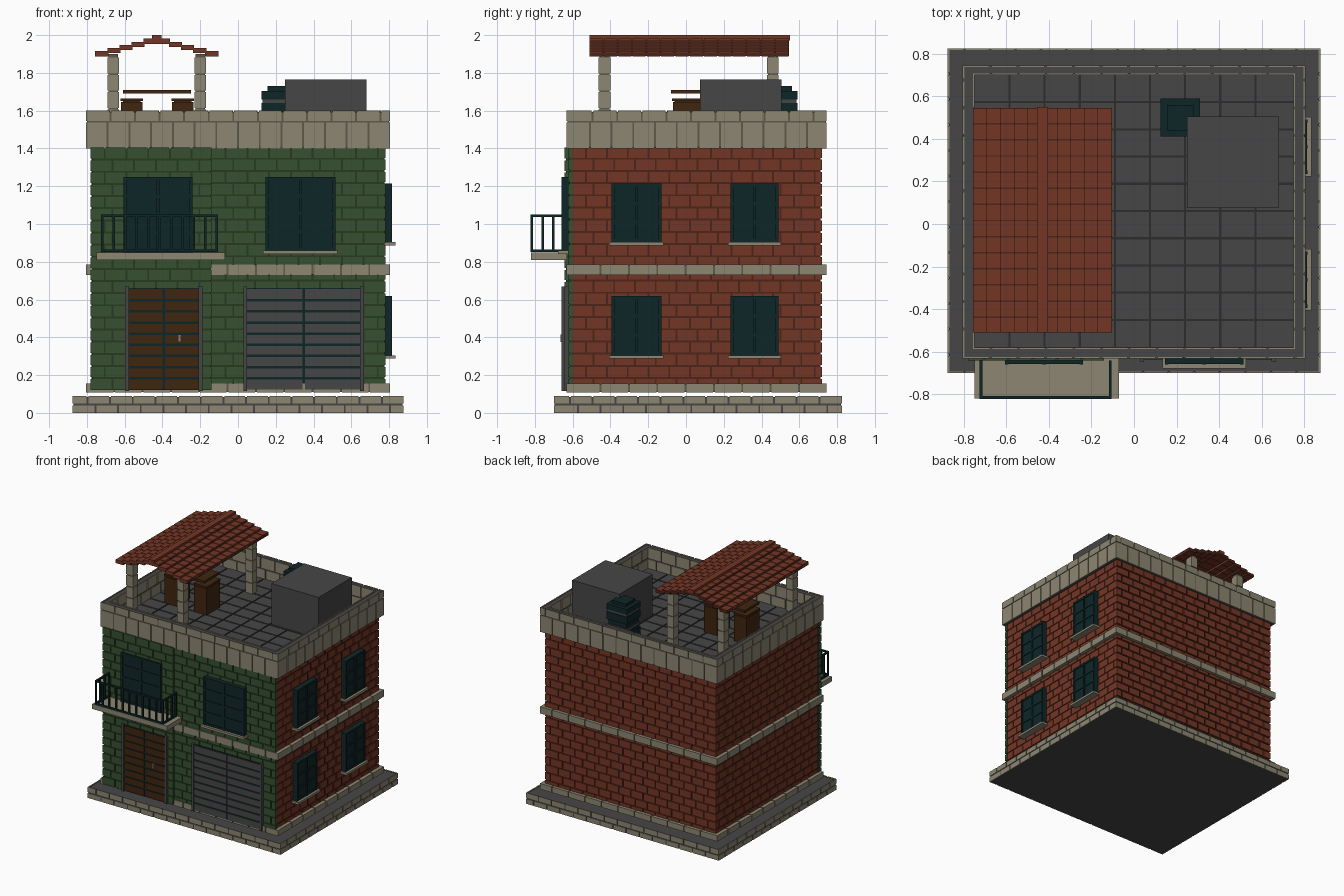
import bpy, bmesh
from mathutils import Matrix, Vector

if "Cube" in bpy.data.objects:
    bpy.data.objects.remove(bpy.data.objects["Cube"], do_unlink=True)


def material(name, *rgb):
    lin = [((c / 255 + 0.055) / 1.055) ** 2.4 for c in rgb] + [1]
    m = bpy.data.materials.new(name)
    m.use_nodes = True
    m.diffuse_color = lin
    m.node_tree.nodes["Principled BSDF"].inputs["Base Color"].default_value = lin
    return m


GREEN = material("green brick", 54, 80, 48)
GREEN_SEAM = material("green mortar", 38, 58, 32)
RED = material("red brick", 116, 54, 37)
RED_SEAM = material("red mortar", 76, 36, 25)
STONE = material("beige stone", 140, 134, 113)
STONE_SEAM = material("beige mortar", 95, 91, 75)
GREY = material("grey concrete", 70, 70, 71)
GREY_SEAM = material("dark grey joint", 44, 44, 45)
WOOD = material("brown wood", 64, 38, 16)
TEAL = material("dark teal", 15, 38, 39)


def build(name, boxes, mat):
    """One object from boxes given as (x0, x1, y0, y1, z0, z1)."""
    bm = bmesh.new()
    for x0, x1, y0, y1, z0, z1 in boxes:
        mid = Vector((x0 + x1, y0 + y1, z0 + z1)) / 2
        size = Matrix.Diagonal((x1 - x0, y1 - y0, z1 - z0, 1))
        bmesh.ops.create_cube(bm, size=1, matrix=Matrix.Translation(mid) @ size)
    me = bpy.data.meshes.new(name)
    bm.to_mesh(me)
    bm.free()
    me.materials.append(mat)
    ob = bpy.data.objects.new(name, me)
    bpy.context.collection.objects.link(ob)
    return ob


def oriented(axis, d0, d1, u0, u1, v0, v1):
    """Box with depth d along axis; u and v span the face."""
    return {"x": (d0, d1, u0, u1, v0, v1),
            "y": (u0, u1, d0, d1, v0, v1),
            "z": (u0, u1, v0, v1, d0, d1)}[axis]


def bricks(axis, d0, d1, u0, u1, v0, v1, rows, length, shift=0.35, gap=0.010):
    """Courses of bricks, every second course shifted sideways."""
    out = []
    h = (v1 - v0) / rows
    for r in range(rows):
        cuts = [u0]
        u = u0 + length * (1 - shift * (r % 2))
        while u < u1 - length * 0.2:
            cuts.append(u)
            u += length
        cuts.append(u1)
        lo = v0 + r * h + (gap / 2 if r else 0)
        hi = v0 + (r + 1) * h - (gap / 2 if r < rows - 1 else 0)
        for i, (a, b) in enumerate(zip(cuts, cuts[1:])):
            a += gap / 2 if i else 0
            b -= gap / 2 if i < len(cuts) - 2 else 0
            out.append(oriented(axis, d0, d1, a, b, lo, hi))
    return out


def ring(x0, x1, y0, y1, z0, z1, rows, length, t=0.008):
    """Brick facing on the four sides of a box."""
    return (bricks("y", y0, y0 + t, x0, x1, z0, z1, rows, length)
            + bricks("y", y1 - t, y1, x0, x1, z0, z1, rows, length)
            + bricks("x", x0, x0 + t, y0 + t, y1 - t, z0, z1, rows, length)
            + bricks("x", x1 - t, x1, y0 + t, y1 - t, z0, z1, rows, length))


# Plinth
build("plinth", [(-0.87, 0.87, -0.695, 0.82, 0, 0.085)], GREY)
build("plinth_facing", ring(-0.875, 0.875, -0.70, 0.825, 0, 0.09, 2, 0.12), STONE)

# Wall cores and brick skins
build("wall_core", [(-0.77, 0.77, -0.602, 0.712, 0.11, 1.42)], RED_SEAM)
build("side_bricks",
      bricks("x", 0.768, 0.776, -0.60, 0.72, 0.12, 1.41, 20, 0.11)
      + bricks("x", -0.776, -0.768, -0.60, 0.72, 0.12, 1.41, 20, 0.11), RED)
build("back_bricks", bricks("y", 0.71, 0.72, -0.776, 0.776, 0.12, 1.41, 20, 0.11), RED)
build("front_core", [(-0.776, 0.776, -0.618, -0.60, 0.12, 1.41),
                     (-0.774, -0.144, -0.635, -0.61, 0.12, 1.40)], GREEN_SEAM)
build("front_bricks",
      bricks("y", -0.625, -0.602, -0.14, 0.78, 0.12, 1.41, 20, 0.115)
      + bricks("y", -0.642, -0.602, -0.78, -0.14, 0.12, 1.405, 20, 0.115), GREEN)

# Stone bands around each storey
for label, z0, z1 in (("lower", 0.108, 0.155), ("middle", 0.73, 0.785)):
    build(label + "_band_core", [(-0.798, 0.798, -0.627, 0.738, z0 + .003, z1 - .003)], STONE_SEAM)
    build(label + "_band", ring(-0.805, 0.805, -0.632, 0.745, z0, z1, 1, 0.15, 0.03), STONE)

# Roof floor and parapet
FLOOR = 1.43
build("roof_slab", [(-0.76, 0.76, -0.59, 0.71, 1.40, FLOOR - 0.006)], GREY_SEAM)
build("roof_tiles", bricks("z", FLOOR - 0.01, FLOOR, -0.75, 0.75, -0.578, 0.70,
                           10, 0.165, 0.0), GREY)
O = (-0.798, 0.798, -0.625, 0.738)
I = (-0.755, 0.755, -0.585, 0.705)
build("parapet_core", [(O[0], O[1], O[2], I[2], 1.402, 1.593), (O[0], O[1], I[3], O[3], 1.402, 1.593),
                       (O[0], I[0], I[2], I[3], 1.402, 1.593), (I[1], O[1], I[2], I[3], 1.402, 1.593)], GREY)
build("parapet_joint", [(-0.80, 0.80, O[2] - .002, O[2], 1.41, 1.59), (-0.80, 0.80, O[3], O[3] + .002, 1.41, 1.59),
                        (O[0] - .002, O[0], O[2], O[3], 1.41, 1.59), (O[1], O[1] + .002, O[2], O[3], 1.41, 1.59)],
      STONE_SEAM)
build("parapet_facing", ring(-0.805, 0.805, -0.632, 0.745, 1.545, 1.60, 1, 0.13)
      + ring(-0.805, 0.805, -0.632, 0.745, 1.40, 1.537, 1, 0.115), STONE)
build("parapet_inner_facing", ring(-0.757, 0.757, -0.587, 0.707, FLOOR - 0.01, 1.60, 2, 0.13), STONE)


# Windows: pane with raised frame and glazing bars
def window(name, axis, wall, out, u0, u1, z0, z1, rows=3, sill=True):
    s = 1 if out > wall else -1

    def part(a, b, *face):
        return oriented(axis, min(a, b), max(a, b), *face)
    w = 0.016
    front = out - s * 0.008
    parts = [part(wall, front, u0 + .005, u1 - .005, z0, z1 - .005)]
    for u in (u0, (u0 + u1 - w) / 2, u1 - w):
        parts.append(part(wall, out, u, u + w, z0, z1))
    for i in range(rows + 1):
        z = z0 + (z1 - z0 - w) * i / rows
        parts.append(part(wall, out - s * 0.002, u0, u1, z, z + w))
    build(name, parts, TEAL)
    if sill:
        build(name + "_sill", [part(wall, out + s * 0.018, u0 - .012, u1 + .012, z0 - .018, z0)], STONE)


window("front_window", "y", -0.60, -0.66, 0.145, 0.515, 0.86, 1.25, 4)
window("balcony_window", "y", -0.60, -0.66, -0.605, -0.24, 0.85, 1.25, 4, False)
for storey, z0, z1 in (("lower", 0.305, 0.62), ("upper", 0.905, 1.215)):
    for place, y0, y1 in (("front", -0.395, -0.13), ("back", 0.235, 0.49)):
        window(f"{storey}_{place}_side_window", "x", 0.75, 0.815, y0, y1, z0, z1)

# Balcony slab and railing
build("balcony_slab", [(-0.75, -0.07, -0.82, -0.63, 0.81, 0.85)], STONE)
X0, X1, Y0, Y1, R = -0.725, -0.105, -0.822, -0.64, 0.013
rails = []
for z in (0.853, 1.038):
    rails += [(X0, X1, Y0, Y0 + R, z, z + R), (X0, X0 + R, Y0, Y1, z, z + R),
              (X1 - R, X1, Y0, Y1, z, z + R)]
for i in range(11):
    x = X0 + (X1 - X0 - R) * i / 10
    rails.append((x, x + R, Y0, Y0 + R, 0.853, 1.05))
for i in range(1, 4):
    y = Y0 + (Y1 - Y0 - R) * i / 3
    rails += [(X0, X0 + R, y, y + R, 0.853, 1.05), (X1 - R, X1, y, y + R, 0.853, 1.05)]
build("balcony_railing", rails, TEAL)


# Entrance door and garage door: slatted leaves in side frames
def slatted_door(name, x0, x1, y, mat):
    mid = (x0 + x1) / 2
    build(name + "_backing", [(x0, x1, y, -0.60, 0.12, 0.66)], TEAL)
    slats = []
    for a, b in ((x0 + .018, mid - .006), (mid + .006, x1 - .018)):
        slats += bricks("y", y - 0.006, y, a, b, 0.125, 0.655, 9, 1, 0, 0.013)
    build(name + "_slats", slats, mat)
    build(name + "_frame", [(x, x + .02, y - .014, -0.60, 0.115, 0.668) for x in (x0 - .002, x1 - .018)], GREY)


slatted_door("entrance_door", -0.595, -0.19, -0.645, WOOD)
slatted_door("garage_door", 0.03, 0.665, -0.632, GREY)
build("door_handle", [(-0.317, -0.303, -0.665, -0.65, 0.375, 0.415)], STONE)

# Pergola posts of stacked stone
posts, joints = [], []
for x in (-0.66, -0.20):
    for y in (-0.432, 0.46):
        joints.append((x - .026, x + .026, y - .026, y + .026, FLOOR, 1.90))
        for i in range(5):
            z = FLOOR + i * 0.092
            posts.append((x - .031, x + .031, y - .031, y + .031, z, z + 0.084))
build("pergola_post_joints", joints, STONE_SEAM)
build("pergola_posts", posts, STONE)

# Pergola roof: stepped rows of tiles on each slope, with a ridge cap
RIDGE, STEP = -0.43, 0.064
tiles, battens = [], []
for s in (-1, 1):
    for i in range(5):
        a, b = sorted((RIDGE + s * STEP * i, RIDGE + s * (STEP * (i + 1) + 0.006)))
        z = 1.957 - i * 0.0165
        battens.append((a, b, -0.505, 0.545, z - 0.001, z + 0.018))
        tiles += [(a, b, -0.51 + k * 0.0757, -0.441 + k * 0.0757, z - 0.003, z + 0.024)
                  for k in range(14)]
build("pergola_battens", battens, RED_SEAM)
build("pergola_tiles", tiles, RED)
build("ridge_cap", [(RIDGE - .025, RIDGE + .025, -0.51, 0.55, 1.972, 2.0)], RED)

# Rooftop furniture, tank and service box
build("stools", [(x, x + .115, -0.07, 0.10, FLOOR, 1.645) for x in (-0.62, -0.35)]
      + [(x - .003, x + .118, -0.073, 0.103, 1.65, 1.665) for x in (-0.62, -0.35)]
      + [(x + .01, x + .105, -0.06, 0.09, 1.64, 1.655) for x in (-0.62, -0.35)], WOOD)
build("table_top", [(-0.61, -0.25, -0.08, 0.11, 1.69, 1.71)], WOOD)
build("service_box", [(0.25, 0.68, 0.075, 0.505, FLOOR, 1.765)], GREY)
build("water_tank", [(0.125, 0.31, 0.41, 0.59, FLOOR, 1.50), (0.135, 0.30, 0.42, 0.58, 1.50, 1.58),
                     (0.125, 0.31, 0.41, 0.59, 1.58, 1.64), (0.125, 0.31, 0.41, 0.59, 1.66, 1.705),
                     (0.155, 0.28, 0.44, 0.56, 1.70, 1.73)], TEAL)
build("tank_bands", [(0.13, 0.305, 0.415, 0.585, 1.635, 1.665),
                     (0.13, 0.305, 0.415, 0.585, 1.52, 1.54)], GREY)
